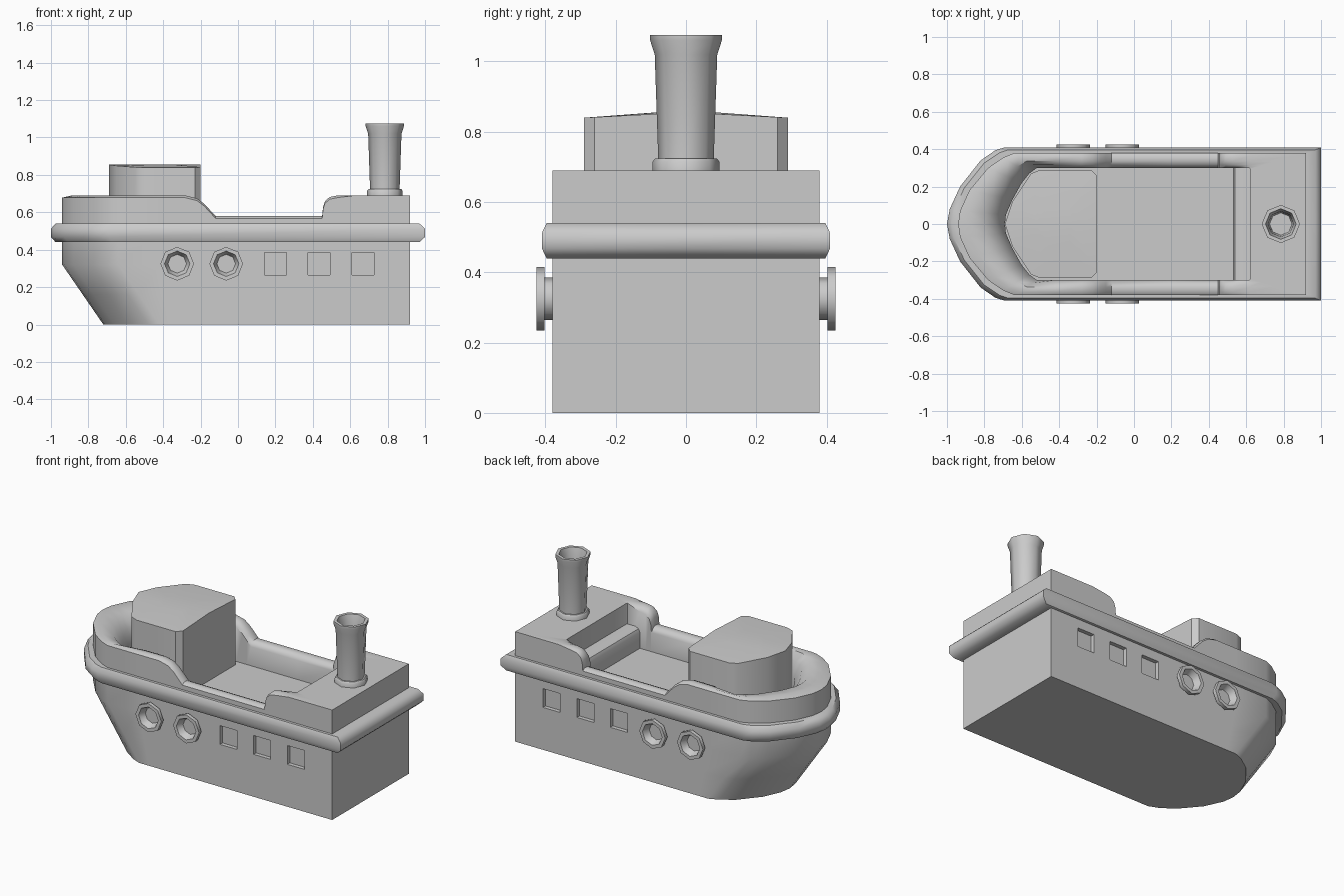
import bpy, bmesh
from math import sin, cos, pi, radians

if "Cube" in bpy.data.objects:
    bpy.data.objects.remove(bpy.data.objects["Cube"])

grey = bpy.data.materials.new("light grey")
grey.use_nodes = True
grey.diffuse_color = (0.6, 0.6, 0.6, 1)
grey.node_tree.nodes["Principled BSDF"].inputs["Base Color"].default_value = (0.6, 0.6, 0.6, 1)


def loft(name, rings, cyclic=False, smooth=35):
    """Skin a list of equal-length closed rings; cap the ends unless cyclic."""
    bm = bmesh.new()
    vr = [[bm.verts.new(p) for p in ring] for ring in rings]
    n = len(vr[0])
    pairs = list(zip(vr, vr[1:])) + ([(vr[-1], vr[0])] if cyclic else [])
    for a, b in pairs:
        for i in range(n):
            j = (i + 1) % n
            bm.faces.new((a[i], a[j], b[j], b[i]))
    if not cyclic:
        bm.faces.new(vr[0])
        bm.faces.new(vr[-1])
    bmesh.ops.recalc_face_normals(bm, faces=bm.faces)
    mesh = bpy.data.meshes.new(name)
    bm.to_mesh(mesh)
    bm.free()
    ob = bpy.data.objects.new(name, mesh)
    bpy.context.collection.objects.link(ob)
    mesh.materials.append(grey)
    if smooth:
        bpy.ops.object.select_all(action='DESELECT')
        ob.select_set(True)
        bpy.context.view_layer.objects.active = ob
        bpy.ops.object.shade_smooth_by_angle(angle=radians(smooth))
    return ob


def mirrored(half):
    """Complete a half outline (stern centre to bow centre) across y = 0."""
    return half + [(x, -y) for x, y in half[-2:0:-1]]


def circle(r, n=8):
    return [(r * cos(2 * pi * i / n), r * sin(2 * pi * i / n)) for i in range(n)]


# Hull outlines: outer skin and inner wall of the open well
side_x = [0.62, 0.53, 0.49, 0.465, 0.455, 0.45, 0.2, -0.12, -0.15, -0.18, -0.22, -0.28, -0.42]
outer = mirrored([(0.92, 0), (0.92, 0.38)] + [(x, 0.38) for x in side_x] +
                 [(-0.64, 0.38), (-0.70, 0.355), (-0.78, 0.30), (-0.88, 0.18), (-0.93, 0.07), (-0.94, 0)])
inner = mirrored([(0.62, 0), (0.62, 0.295)] + [(x - 0.004 * (x == 0.62), 0.30) for x in side_x] +
                 [(-0.52, 0.30), (-0.56, 0.27), (-0.60, 0.22), (-0.65, 0.13), (-0.685, 0.05), (-0.69, 0)])

# Bulwark height along the length
sheer = [(-1, 0.69), (-0.28, 0.69), (-0.22, 0.675), (-0.18, 0.645), (-0.12, 0.58), (0.45, 0.58),
         (0.455, 0.63), (0.465, 0.66), (0.49, 0.682), (0.53, 0.69), (1, 0.69)]


def top(x):
    for (a, za), (b, zb) in zip(sheer, sheer[1:]):
        if a <= x <= b:
            return za + (zb - za) * (x - a) / (b - a)


def skin(z):
    """Outer ring, pulled back at the raked bow below z = 0.32."""
    s = 0.22 * max(0, 1 - z / 0.32)
    return [(x + s if x < -0.6 else x + s * 0.3 * (x < -0.4), y, z) for x, y in outer]


def rim(t, drop_side, drop_bow):
    ring = []
    for (x, y), (u, v) in zip(outer, inner):
        drop = 0 if x > 0.6 else drop_bow if x < -0.6 else drop_side
        ring.append((x + (u - x) * t, y + (v - y) * t, top(x) - drop))
    return ring


FLOOR = 0.43
hull = loft("hull", [skin(0), skin(0.16), skin(0.32), skin(0.5),
                     rim(0, 0.012, 0.012), rim(0.2, 0, 0), rim(0.55, 0, 0.01),
                     rim(0.8, 0.008, 0.06), rim(1, 0.03, 0.14),
                     [(x, y, FLOOR) for x, y in inner]], smooth=0)

# Square windows recessed into both sides
for x in (0.2, 0.433, 0.668):
    for s in (-1, 1):
        bpy.ops.mesh.primitive_cube_add(size=1, location=(x, s * 0.38, 0.325))
        cutter = bpy.context.object
        cutter.name = "window_cutter"
        cutter.scale = (0.118, 0.05, 0.118)
        cutter.hide_render = True
        mod = hull.modifiers.new("window", 'BOOLEAN')
        mod.operation, mod.solver, mod.object = 'DIFFERENCE', 'EXACT', cutter
        bpy.context.view_layer.objects.active = hull
        bpy.ops.object.modifier_apply(modifier=mod.name)
        bpy.data.objects.remove(cutter)
bpy.ops.object.select_all(action='DESELECT')
hull.select_set(True)
bpy.context.view_layer.objects.active = hull
bpy.ops.object.shade_smooth_by_angle(angle=radians(40))

# Rubbing rail with a chamfered section all the way round
rail_out = mirrored([(1.0, 0), (1.0, 0.41), (-0.69, 0.41), (-0.74, 0.395), (-0.82, 0.34),
                     (-0.93, 0.20), (-0.985, 0.08), (-1.0, 0)])
rail_in = mirrored([(0.91, 0), (0.91, 0.37), (-0.63, 0.37), (-0.68, 0.35), (-0.76, 0.30),
                    (-0.86, 0.18), (-0.915, 0.07), (-0.925, 0)])


def rail_ring(t, z):
    return [(x + (u - x) * t, y + (v - y) * t, z) for (x, y), (u, v) in zip(rail_out, rail_in)]


loft("rail", [rail_ring(t, z) for t, z in
              ((1, 0.44), (0.33, 0.44), (0, 0.468), (0, 0.512), (0.33, 0.54), (1, 0.54))],
     cyclic=True, smooth=50)

# Cabin with a pointed front and a slightly crowned roof
cabin = mirrored([(-0.2, 0), (-0.2, 0.26), (-0.23, 0.29), (-0.5, 0.29), (-0.55, 0.27),
                  (-0.65, 0.12), (-0.69, 0)])


def crown(y):
    return 0.855 - 0.015 * abs(y) / 0.29


loft("cabin", [[(x, y, FLOOR - 0.01) for x, y in cabin],
               [(x, y, crown(y)) for x, y in cabin],
               [(-0.42 + (x + 0.42) * 0.4, y * 0.3, 0.855) for x, y in cabin]], smooth=40)

# Bench across the stern end of the well, rounded at its front edge
bench = [(0.63, FLOOR - 0.01), (0.53, FLOOR - 0.01), (0.53, 0.53), (0.54, 0.55), (0.56, 0.56), (0.63, 0.56)]
loft("bench", [[(x, y, z) for x, z in bench] for y in (-0.305, 0.305)])

# Funnel: base collar, tapering shaft, flared lip and hollow throat
funnel = [(0.095, 0.68), (0.095, 0.715), (0.088, 0.724), (0.079, 0.724), (0.089, 1.02), (0.102, 1.06),
          (0.102, 1.075), (0.082, 1.075), (0.068, 1.02), (0.06, 0.86)]
loft("funnel", [[(0.785 + x, y, z) for x, y in circle(r)] for r, z in funnel], smooth=50)

# Portholes: flanged octagonal rings on short necks, both sides
port = [(0.06, -0.01), (0.06, 0.022), (0.09, 0.022), (0.09, 0.045), (0.068, 0.045), (0.05, 0.003)]
for i, x in enumerate((-0.325, -0.063)):
    for side, s in (("right", -1), ("left", 1)):
        loft(f"porthole_{side}_{i + 1}",
             [[(x + a, s * (0.38 + d), 0.325 + b) for a, b in circle(r)] for r, d in port], smooth=50)
